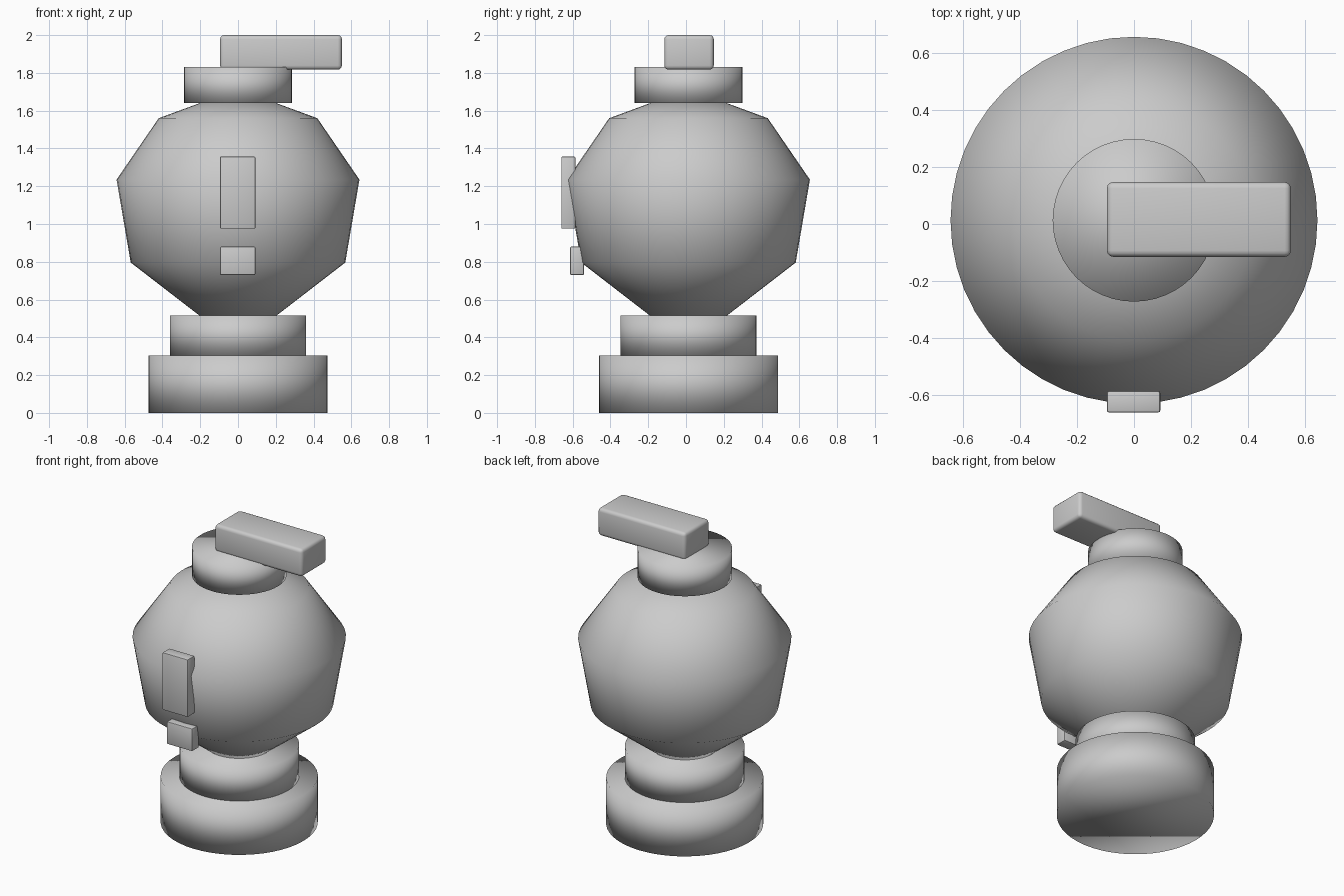
import bpy, bmesh, math

if "Cube" in bpy.data.objects:
    bpy.data.objects.remove(bpy.data.objects["Cube"])

CY = 0.013   # the turned parts sit slightly behind centre
SEGS = 48


def turned(name, profile):
    """Solid of revolution from (radius, z) points, with flat end caps."""
    bm = bmesh.new()
    rings = []
    for r, z in profile:
        rings.append([bm.verts.new((r * math.cos(2 * math.pi * i / SEGS),
                                    r * math.sin(2 * math.pi * i / SEGS) + CY, z))
                      for i in range(SEGS)])
    for a, b in zip(rings, rings[1:]):
        for i in range(SEGS):
            j = (i + 1) % SEGS
            bm.faces.new((a[i], a[j], b[j], b[i]))
    bm.faces.new(rings[0][::-1])
    bm.faces.new(rings[-1])
    for f in bm.faces:
        f.smooth = True
    me = bpy.data.meshes.new(name)
    bm.to_mesh(me)
    bm.free()
    ob = bpy.data.objects.new(name, me)
    bpy.context.collection.objects.link(ob)
    return ob


def block(name, lo, hi, bevel, segments):
    """Box between two corners with rounded edges."""
    bpy.ops.mesh.primitive_cube_add(size=1, location=[(a + b) / 2 for a, b in zip(lo, hi)])
    ob = bpy.context.object
    ob.name = name
    ob.scale = [b - a for a, b in zip(lo, hi)]
    bpy.ops.object.transform_apply(location=False, rotation=False, scale=True)
    mod = ob.modifiers.new("round_edges", 'BEVEL')
    mod.width = bevel
    mod.segments = segments
    bpy.ops.object.modifier_apply(modifier=mod.name)
    bpy.ops.object.shade_smooth_by_angle(angle=math.radians(35))
    return ob


# Stepped foot
turned("base", [(0.474, 0), (0.474, 0.305)])
turned("base_step", [(0.361, 0.305), (0.361, 0.516)])

# Faceted-profile round body
turned("body", [(0.205, 0.516), (0.568, 0.796), (0.643, 1.235), (0.42, 1.56), (0.2, 1.641)])

# Neck cap and the lever lying across it
turned("top_cap", [(0.285, 1.641), (0.285, 1.83)])
block("lever", (-0.095, -0.115, 1.817), (0.55, 0.147, 2.0), 0.022, 3)

# Front plate and the smaller tab below it
block("front_plate", (-0.095, -0.66, 0.975), (0.092, -0.586, 1.357), 0.006, 2)
block("front_tab", (-0.095, -0.613, 0.73), (0.092, -0.54, 0.88), 0.006, 2)
